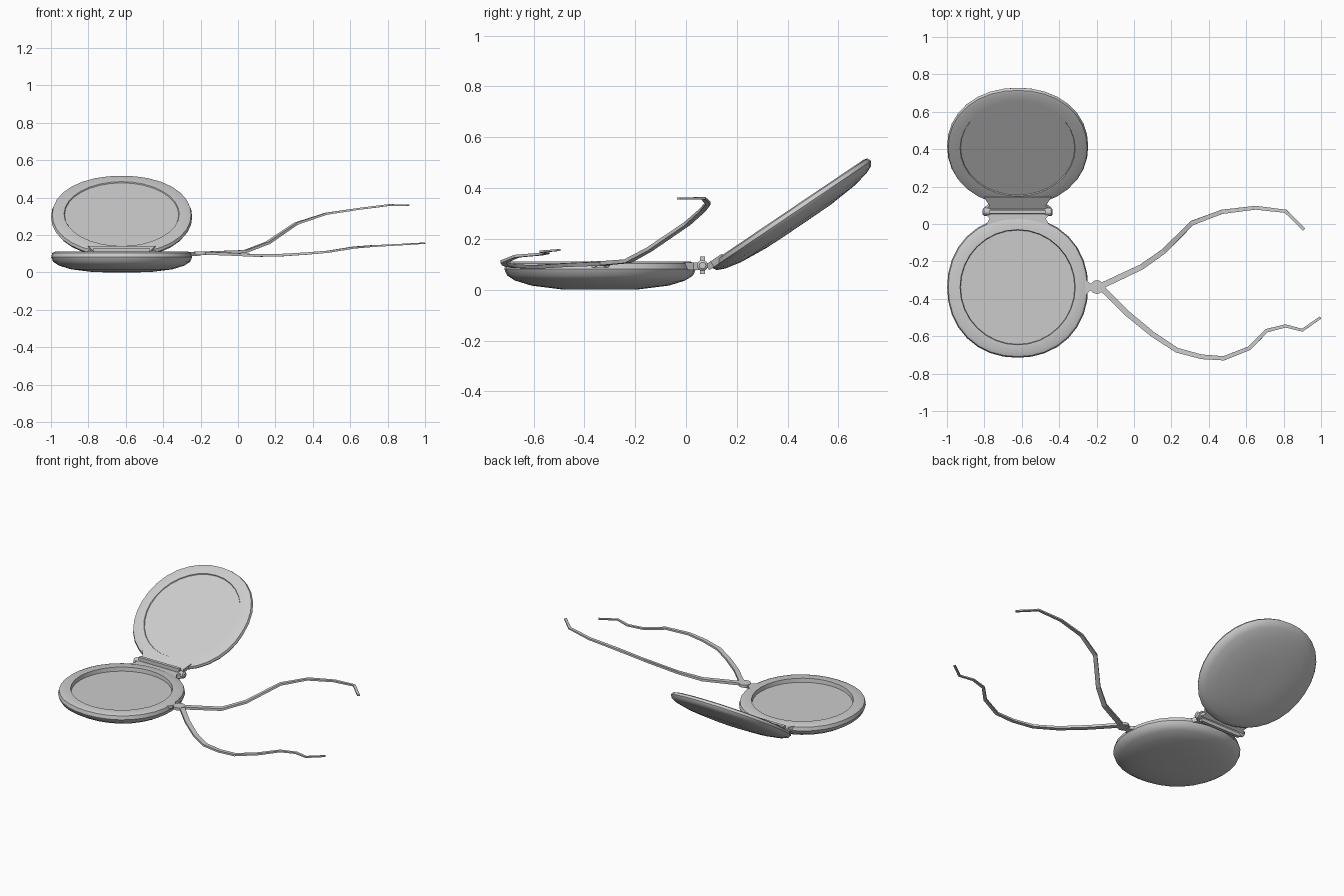
import bpy, bmesh, math
from mathutils import Vector, Matrix

if "Cube" in bpy.data.objects:
    bpy.data.objects.remove(bpy.data.objects["Cube"])

CX = -0.622
HINGE = Vector((CX, 0.065, 0.095))
OPEN = math.radians(34)
SEG = 32


def finish(name, bm, matrix=Matrix(), smooth=True):
    bmesh.ops.recalc_face_normals(bm, faces=bm.faces)
    mesh = bpy.data.meshes.new(name)
    bm.to_mesh(mesh)
    bm.free()
    ob = bpy.data.objects.new(name, mesh)
    bpy.context.collection.objects.link(ob)
    ob.matrix_world = matrix
    if smooth:
        bpy.context.view_layer.objects.active = ob
        ob.select_set(True)
        bpy.ops.object.shade_smooth_by_angle(angle=math.radians(35))
        ob.select_set(False)
    return ob


def skin(bm, rings):
    for a, b in zip(rings, rings[1:]):
        n = len(a)
        for i in range(n):
            bm.faces.new((a[i], a[(i + 1) % n], b[(i + 1) % n], b[i]))
    bm.faces.new(rings[0])
    bm.faces.new(rings[-1])


def shell(name, profile, matrix):
    """Turned case half; the outline is very slightly squarish."""
    bm = bmesh.new()
    rings = []
    for r, z in profile:
        ring = []
        for i in range(SEG):
            t = 2 * math.pi * i / SEG
            c, s = math.cos(t), math.sin(t)
            p = 2.12 if r > 0.32 else 2.0
            k = r / (abs(c) ** p + abs(s) ** p) ** (1 / p)
            ring.append(bm.verts.new((k * c, k * s, z)))
        rings.append(ring)
    skin(bm, rings)
    return finish(name, bm, matrix)


def prism(name, outline, z0, z1, matrix=Matrix()):
    bm = bmesh.new()
    skin(bm, [[bm.verts.new((x, y, z)) for x, y in outline] for z in (z0, z1)])
    return finish(name, bm, matrix)


def strand(name, pts, w0, w1):
    """Flat tapering cord swept along a bent path."""
    bm = bmesh.new()
    pts = [Vector(p) for p in pts]
    rings = []
    for i, p in enumerate(pts):
        d = (pts[min(i + 1, len(pts) - 1)] - pts[max(i - 1, 0)]).normalized()
        side = d.cross(Vector((0, 0, 1))).normalized()
        up = side.cross(d)
        w = w0 + (w1 - w0) * i / (len(pts) - 1)
        h = w * 0.5
        rings.append([bm.verts.new(p + side * a * w / 2 + up * b * h / 2)
                      for a, b in ((-1, -1), (1, -1), (1, 1), (-1, 1))])
    skin(bm, rings)
    return finish(name, bm, smooth=False)


# Case halves, heights measured from the rim plane
outer = [(0.05, -0.111), (0.15, -0.110), (0.27, -0.095), (0.335, -0.075),
         (0.366, -0.055), (0.377, -0.030), (0.371, -0.007), (0.355, 0), (0.308, 0)]
shell("case_base", outer + [(0.305, -0.026), (0.02, -0.026)],
      Matrix.Translation((CX, -0.338, 0.111)))
swing = Matrix.Translation(HINGE) @ Matrix.Rotation(OPEN, 4, 'X')
shell("case_lid", [(r, z * 0.68) for r, z in outer] + [(0.305, -0.006), (0.02, -0.006)],
      swing @ Matrix.Translation((0, 0.403, -0.009)))

# Hinge tabs flaring out of each half
tab = [(-0.175, -0.012), (-0.15, -0.035), (-0.18, -0.09),
       (0.18, -0.09), (0.15, -0.035), (0.175, -0.012)]
prism("hinge_tab_base", tab, -0.018, 0.012, Matrix.Translation(HINGE))
prism("hinge_tab_lid", [(x, -y) for x, y in tab], -0.03, -0.004, swing)

# Hinge barrel with a raised spine and rounded end knobs
bm = bmesh.new()
rings = []
for x, k in ((-0.187, 0.6), (-0.18, 1), (-0.155, 1), (-0.14, 0.75),
             (0.14, 0.75), (0.155, 1), (0.18, 1), (0.187, 0.6)):
    rings.append([bm.verts.new((x, 0.022 * k * math.cos(i * math.pi / 5),
                                0.022 * k * math.sin(i * math.pi / 5))) for i in range(10)])
skin(bm, rings)
finish("hinge_barrel", bm, Matrix.Translation(HINGE))
prism("hinge_spine", [(-0.15, -0.01), (0.15, -0.01), (0.15, 0.01), (-0.15, 0.01)],
      -0.034, 0.036, Matrix.Translation(HINGE))

# Cord loop: neck from the case and a round eyelet
prism("cord_neck", [(-0.29, -0.25), (-0.265, -0.29), (-0.235, -0.318), (-0.2, -0.322),
                    (-0.2, -0.352), (-0.235, -0.356), (-0.265, -0.385), (-0.29, -0.425)],
      0.088, 0.108)
prism("cord_eyelet", [(-0.198 + 0.037 * math.cos(i * math.pi / 6),
                       -0.337 + 0.037 * math.sin(i * math.pi / 6)) for i in range(12)],
      0.094, 0.112)

# Two loose cords
strand("cord_back", [(-0.19, -0.338, 0.103), (0.04, -0.23, 0.112), (0.16, -0.145, 0.158),
                     (0.31, 0.005, 0.26), (0.47, 0.065, 0.313), (0.65, 0.087, 0.34),
                     (0.81, 0.068, 0.36), (0.91, -0.03, 0.358)], 0.032, 0.016)
strand("cord_front", [(-0.19, -0.325, 0.103), (-0.04, -0.475, 0.097), (0.1, -0.59, 0.09),
                      (0.23, -0.675, 0.092), (0.36, -0.71, 0.10), (0.48, -0.718, 0.11),
                      (0.615, -0.665, 0.132), (0.71, -0.57, 0.14), (0.81, -0.545, 0.145),
                      (0.90, -0.568, 0.15), (0.997, -0.50, 0.156)], 0.032, 0.014)
